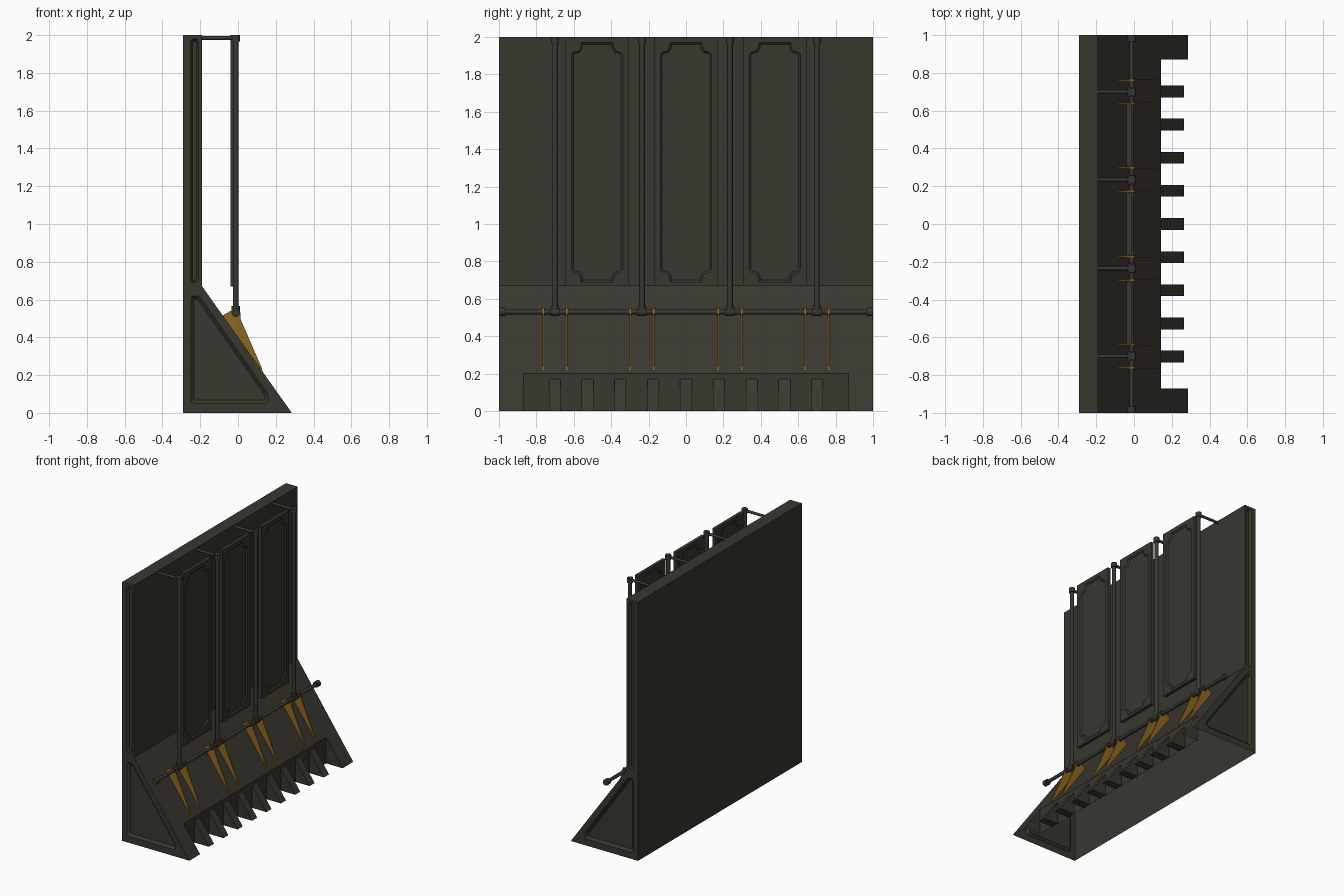
import bpy, bmesh, math
from mathutils import Vector

if "Cube" in bpy.data.objects:
    bpy.data.objects.remove(bpy.data.objects["Cube"])


def material(name, col):
    m = bpy.data.materials.new(name)
    m.diffuse_color = (*col, 1)
    m.use_nodes = True
    m.node_tree.nodes["Principled BSDF"].inputs["Base Color"].default_value = m.diffuse_color
    return m


OLIVE = material("dark olive steel", (0.040, 0.038, 0.028))
GREY = material("dark grey pipe", (0.038, 0.039, 0.034))
AMBER = material("amber bracket", (0.27, 0.135, 0.016))


def finish(bm, name, mat, smooth=False):
    bmesh.ops.remove_doubles(bm, verts=bm.verts, dist=0.0002)
    bmesh.ops.recalc_face_normals(bm, faces=bm.faces)
    me = bpy.data.meshes.new(name)
    bm.to_mesh(me)
    bm.free()
    ob = bpy.data.objects.new(name, me)
    me.materials.append(mat)
    bpy.context.collection.objects.link(ob)
    if smooth:
        bpy.context.view_layer.objects.active = ob
        ob.select_set(True)
        bpy.ops.object.shade_smooth_by_angle(angle=math.radians(40))
        ob.select_set(False)
    return ob


def face(bm, pts):
    return bm.faces.new([bm.verts.new(p) for p in pts])


def recessed(bm, outer, hole, inward, width, depth):
    """Flat face with a sunken, bevelled recess."""
    edges, hole_verts = [], []
    for loop in (outer, hole):
        hole_verts = [bm.verts.new(p) for p in loop]
        n = len(hole_verts)
        edges += [bm.edges.new((hole_verts[i], hole_verts[(i + 1) % n])) for i in range(n)]
    bmesh.ops.triangle_fill(bm, edges=edges, use_beauty=True)
    floor = bm.faces.new(hole_verts)
    floor.normal_update()
    bmesh.ops.inset_region(bm, faces=[floor], thickness=width, use_even_offset=True)
    bmesh.ops.translate(bm, verts=floor.verts, vec=Vector(inward) * depth)


def prism(name, profile, y0, y1, mat):
    """Extrude an xz profile along y."""
    bm = bmesh.new()
    a = [(x, y0, z) for x, z in profile]
    b = [(x, y1, z) for x, z in profile]
    face(bm, a)
    face(bm, b)
    n = len(a)
    for i in range(n):
        j = (i + 1) % n
        face(bm, [a[i], a[j], b[j], b[i]])
    return finish(bm, name, mat)


def pipe(name, p, q, r, sides=12, mat=GREY):
    p, q = Vector(p), Vector(q)
    d = q - p
    bm = bmesh.new()
    bmesh.ops.create_cone(bm, cap_ends=True, segments=sides, radius1=r, radius2=r, depth=d.length)
    bmesh.ops.rotate(bm, verts=bm.verts, matrix=d.to_track_quat('Z', 'Y').to_matrix())
    bmesh.ops.translate(bm, verts=bm.verts, vec=(p + q) / 2)
    return finish(bm, name, mat, True)


# Hollow wall and sloped base, open underneath
BX, WX, FX, CX, WZ, CZ, CY = -0.29, -0.19, 0.285, 0.143, 0.67, 0.2, 0.87
bm = bmesh.new()
face(bm, [(BX, -1, 0), (BX, 1, 0), (BX, 1, 2), (BX, -1, 2)])
face(bm, [(BX, -1, 2), (BX, 1, 2), (WX, 1, 2), (WX, -1, 2)])
face(bm, [(WX, -1, 2), (WX, 1, 2), (WX, 1, WZ), (WX, -1, WZ)])
face(bm, [(WX, -1, WZ), (WX, 1, WZ), (CX, 1, CZ), (CX, CY, CZ), (CX, -CY, CZ), (CX, -1, CZ)])
face(bm, [(CX, -CY, CZ), (CX, CY, CZ), (CX, CY, 0), (CX, -CY, 0)])
low = [(BX, 0), (FX, 0), (CX, CZ), (WX, WZ), (BX, WZ)]
low_hole = [(-0.235, 0.05), (0.15, 0.05), (0.163, 0.065), (0.16, 0.1),
            (-0.195, 0.605), (-0.21, 0.62), (-0.24, 0.62), (-0.25, 0.605), (-0.25, 0.065)]
high = [(BX, WZ), (WX, WZ), (WX, 2), (BX, 2)]
high_hole = [(-0.242, 0.69), (-0.218, 0.69), (-0.208, 0.71), (-0.208, 1.96),
             (-0.218, 1.98), (-0.242, 1.98), (-0.252, 1.96), (-0.252, 0.71)]
for s in (-1, 1):
    face(bm, [(CX, s, CZ), (CX, s * CY, CZ), (FX, s * CY, 0), (FX, s, 0)])
    face(bm, [(CX, s * CY, 0), (FX, s * CY, 0), (CX, s * CY, CZ)])
    for out, hole, w in ((low, low_hole, 0.018), (high, high_hole, 0.012)):
        recessed(bm, [(x, s, z) for x, z in out], [(x, s, z) for x, z in hole],
                 (0, -s, 0), w, 0.018)
finish(bm, "wall_and_base", OLIVE)

# Row of triangular teeth in the base cutout
for i in range(-4, 5):
    y = i * 0.1755
    prism("tooth", [(CX, 0), (0.265, 0), (CX, 0.172)], y - 0.031, y + 0.031, OLIVE)

# Hanging panels with notched recesses on both faces
corner = [(0.137, 1.905), (0.125, 1.92), (0.1, 1.925), (0.09, 1.94), (0.085, 1.97)]
top = corner + [(-y, z) for y, z in reversed(corner)]
notched = top + [(-y, 2.66 - z) for y, z in top]
PX0, PX1 = -0.04, -0.014
for yc in (-0.475, 0, 0.475):
    bm = bmesh.new()
    rect = [(yc - 0.17, WZ), (yc + 0.17, WZ), (yc + 0.17, 2), (yc - 0.17, 2)]
    for x, s in ((PX0, 1), (PX1, -1)):
        recessed(bm, [(x, y, z) for y, z in rect], [(x, yc + y, z) for y, z in notched],
                 (s, 0, 0), 0.01, 0.009)
    for i in range(4):
        (a, b), (c, d) = rect[i], rect[(i + 1) % 4]
        face(bm, [(PX0, a, b), (PX0, c, d), (PX1, c, d), (PX1, a, b)])
    finish(bm, "panel", OLIVE)

# Long cross bar with end caps
AX, AZ = -0.012, 0.53
pipe("cross_bar", (AX, -0.99, AZ), (AX, 0.99, AZ), 0.013)
for s in (-1, 1):
    pipe("bar_cap", (AX, s * 0.965, AZ), (AX, s, AZ), 0.023)

# Posts, upper arms, joints and pairs of bracket plates
bracket = [(-0.083, 0.515), (-0.035, 0.542), (-0.022, 0.555), (0.0, 0.555),
           (0.012, 0.53), (0.012, 0.5), (0.125, 0.24), (0.13, 0.22)]
for y in (-0.7, -0.235, 0.235, 0.7):
    pipe("post", (AX, y, AZ), (AX, y, 1.98), 0.015)
    pipe("upper_arm", (WX - 0.01, y, 1.985), (AX, y, 1.985), 0.010)
    pipe("top_joint", (AX, y, 1.965), (AX, y, 2.0), 0.022)
    pipe("post_collar", (AX, y, 0.53), (AX, y, 0.565), 0.022)
    pipe("bar_collar", (AX, y - 0.025, AZ), (AX, y + 0.025, AZ), 0.022)
    for s in (-1, 1):
        yb = y + s * 0.062
        prism("bracket", bracket, yb - 0.004, yb + 0.004, AMBER)
        pipe("bracket_collar", (AX, yb - 0.009, AZ), (AX, yb + 0.009, AZ), 0.02)
